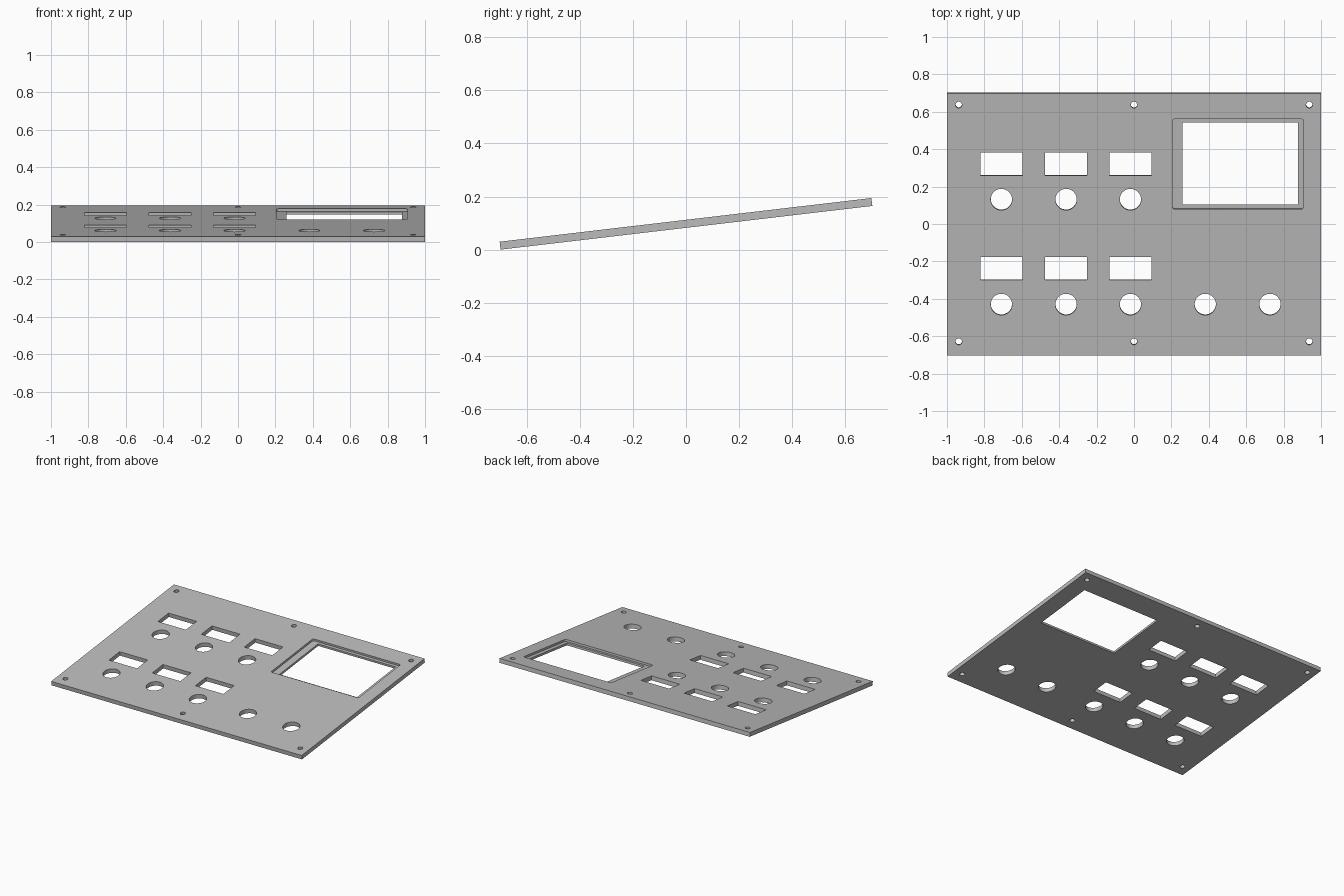
import bpy, bmesh
from math import sin, cos, pi, radians

cube = bpy.data.objects.get("Cube")
if cube:
    bpy.data.objects.remove(cube, do_unlink=True)

TILT = radians(6.7)
WIDTH, LENGTH, THICK = 2.0, 1.41, 0.03
RECESS = 0.0145


def on_plate(y):
    """Convert a plan position to a distance along the sloping top face."""
    return (y + THICK / 2 * sin(TILT)) / cos(TILT)


def prism(bm, x0, x1, y0, y1, z0, z1, radius=0.0, steps=8):
    """Upright prism with rounded corners; a full radius makes a cylinder."""
    y0, y1 = on_plate(y0), on_plate(y1)
    if radius:
        radius = min(radius, (x1 - x0) / 2, (y1 - y0) / 2)
    corners = [(x1 - radius, y1 - radius), (x0 + radius, y1 - radius),
               (x0 + radius, y0 + radius), (x1 - radius, y0 + radius)]
    points = []
    for i, (cx, cy) in enumerate(corners):
        for k in range(steps + 1 if radius else 1):
            a = (i + k / steps) * pi / 2
            points.append((cx + radius * cos(a), cy + radius * sin(a), z0))
    face = bm.faces.new([bm.verts.new(p) for p in points])
    top = bmesh.ops.extrude_face_region(bm, geom=[face])["geom"]
    for v in top:
        if isinstance(v, bmesh.types.BMVert):
            v.co.z = z1


def make_object(name, bm):
    bmesh.ops.remove_doubles(bm, verts=bm.verts, dist=0.00001)
    bmesh.ops.recalc_face_normals(bm, faces=bm.faces)
    mesh = bpy.data.meshes.new(name)
    bm.to_mesh(mesh)
    bm.free()
    obj = bpy.data.objects.new(name, mesh)
    bpy.context.collection.objects.link(obj)
    return obj


def hole(bm, x, y, r):
    prism(bm, x - r, x + r, y - r, y + r, -0.1, 0.1, r)


# Panel slab
bm = bmesh.new()
bmesh.ops.create_cube(bm, size=1)
bmesh.ops.scale(bm, vec=(WIDTH, LENGTH, THICK), verts=bm.verts)
panel = make_object("control_panel", bm)

# Through holes: switch slots, button holes, screw holes, display window
bm = bmesh.new()
columns = (-0.709, -0.363, -0.019)
for x in columns:
    for y in (0.32, -0.238):
        prism(bm, x - 0.112, x + 0.112, y - 0.061, y + 0.061, -0.1, 0.1)
    hole(bm, x, 0.131, 0.057)
for x in columns + (0.381, 0.727):
    hole(bm, x, -0.43, 0.057)
for x in (-0.937, 0, 0.937):
    for y in (0.637, -0.629):
        hole(bm, x, y, 0.017)
prism(bm, 0.259, 0.878, 0.102, 0.541, -0.1, 0.1)
holes = make_object("hole_cutter", bm)

# Shallow recess around the display window
bm = bmesh.new()
prism(bm, 0.206, 0.906, 0.08, 0.561, THICK / 2 - RECESS, 0.1, 0.012)
recess = make_object("recess_cutter", bm)

# Cut the panel and keep only the finished mesh
for cutter in (recess, holes):
    mod = panel.modifiers.new(cutter.name, 'BOOLEAN')
    mod.operation = 'DIFFERENCE'
    mod.solver = 'EXACT'
    mod.object = cutter
    cutter.hide_render = True
bpy.context.view_layer.update()
graph = bpy.context.evaluated_depsgraph_get()
finished = bpy.data.meshes.new_from_object(panel.evaluated_get(graph))
panel.modifiers.clear()
panel.data = finished
for cutter in (recess, holes):
    bpy.data.objects.remove(cutter, do_unlink=True)

# Tilt the panel so its front lower edge rests on the ground
panel.rotation_euler.x = TILT
panel.location.z = (LENGTH * sin(TILT) + THICK * cos(TILT)) / 2

# Plain grey finish
grey = bpy.data.materials.new("panel_grey")
grey.use_nodes = True
colour = (0.5, 0.5, 0.5, 1)
grey.diffuse_color = colour
grey.node_tree.nodes["Principled BSDF"].inputs["Base Color"].default_value = colour
finished.materials.clear()
finished.materials.append(grey)

bpy.ops.object.select_all(action='DESELECT')
panel.select_set(True)
bpy.context.view_layer.objects.active = panel
bpy.ops.object.shade_smooth_by_angle(angle=radians(30))
